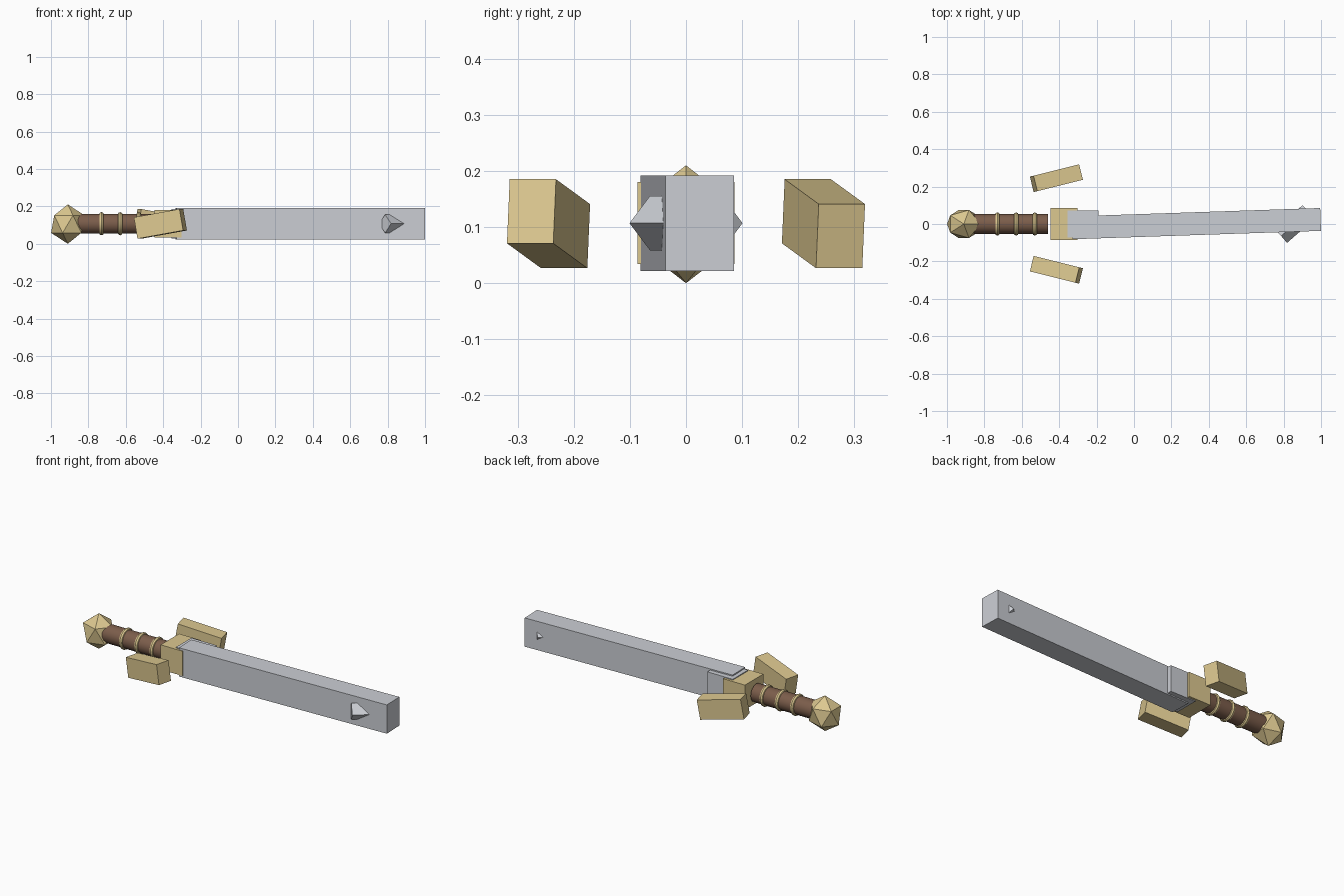
import bpy
from math import radians, pi

if "Cube" in bpy.data.objects:
    bpy.data.objects.remove(bpy.data.objects["Cube"])

ZC = 0.107  # height of the sword's long axis


def material(name, rgb):
    m = bpy.data.materials.new(name)
    m.diffuse_color = (*rgb, 1)
    m.use_nodes = True
    m.node_tree.nodes["Principled BSDF"].inputs["Base Color"].default_value = m.diffuse_color
    return m


GOLD = material("gold", (0.72, 0.58, 0.28))
BROWN = material("brown_leather", (0.20, 0.11, 0.07))
STEEL = material("steel", (0.60, 0.62, 0.66))


def finish(name, mat, smooth=False):
    ob = bpy.context.object
    ob.name = name
    ob.data.materials.append(mat)
    if smooth:
        bpy.ops.object.shade_smooth_by_angle(angle=radians(40))
    return ob


def box(name, loc, size, mat, rot=(0, 0, 0)):
    bpy.ops.mesh.primitive_cube_add(size=1, location=loc, rotation=rot)
    bpy.context.object.scale = size
    return finish(name, mat)


# Pommel: squashed icosahedron
bpy.ops.mesh.primitive_ico_sphere_add(subdivisions=1, radius=1, location=(-0.91, 0, 0.105))
bpy.context.object.scale = (0.1, 0.088, 0.105)
finish("pommel", GOLD)

# Grip with three wire rings
bpy.ops.mesh.primitive_cylinder_add(vertices=16, radius=0.053, depth=0.40,
                                    location=(-0.66, 0, ZC), rotation=(0, pi / 2, 0))
finish("grip", BROWN, True)
for i, x in enumerate((-0.73, -0.63, -0.53)):
    bpy.ops.mesh.primitive_torus_add(major_radius=0.049, minor_radius=0.013,
                                     major_segments=16, minor_segments=8,
                                     location=(x, 0, ZC), rotation=(0, pi / 2, 0))
    finish(f"grip_ring_{i + 1}", GOLD, True)

# Guard block and the two tilted guard wings beside it
box("guard_block", (-0.374, 0, ZC), (0.144, 0.172, 0.146), GOLD)
for name, s in (("front", -1), ("back", 1)):
    box(f"guard_wing_{name}", (-0.415, s * 0.245, 0.106), (0.255, 0.085, 0.116), GOLD,
        (0, s * radians(10), s * radians(14)))

# Blade, slightly turned in plan, with the collar at its root
box("blade_collar", (-0.273, 0, ZC), (0.166, 0.144, 0.156), STEEL)
box("blade", (0.333, 0.002, ZC), (1.33, 0.122, 0.17), STEEL, (0, 0, 0.0337))

# Diamond-section spike crossing the blade near its end
box("blade_spike", (0.86, 0, ZC), (0.195, 0.069, 0.069), STEEL,
    (radians(45), 0, radians(41)))
